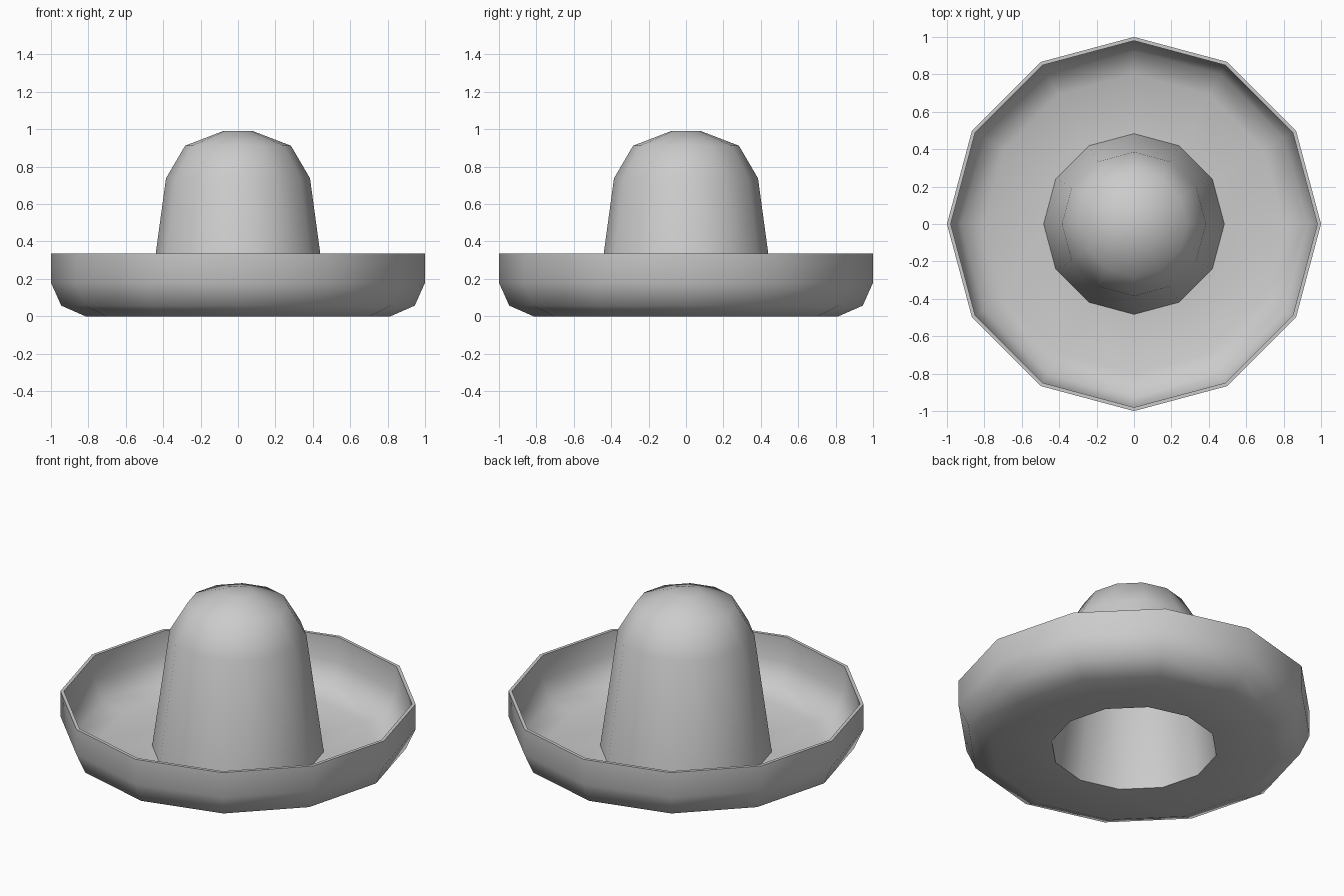
import bpy, bmesh, math

if "Cube" in bpy.data.objects:
    bpy.data.objects.remove(bpy.data.objects["Cube"])

SIDES = 12

# Hat cross-section (radius, height): crown outside, brim top, rim, underside, crown inside
profile = [
    (0, 0.99), (0.08, 0.99), (0.283, 0.912), (0.385, 0.738), (0.483, 0.02),
    (0.80, 0.02), (0.925, 0.07), (0.98, 0.185), (0.98, 0.335),
    (1.0, 0.335), (1.0, 0.18), (0.945, 0.057), (0.815, 0),
    (0.468, 0), (0.368, 0.735), (0.272, 0.898), (0.076, 0.972), (0, 0.972),
]


def lathe(name, points, sides):
    """Revolve a profile around z into a closed low-poly shell."""
    bm = bmesh.new()
    verts = [bm.verts.new((r, 0, z)) for r, z in points]
    edges = [bm.edges.new(pair) for pair in zip(verts, verts[1:])]
    bmesh.ops.spin(bm, geom=verts + edges, cent=(0, 0, 0), axis=(0, 0, 1),
                   angle=2 * math.pi, steps=sides, use_merge=False)
    bmesh.ops.remove_doubles(bm, verts=bm.verts[:], dist=0.0005)
    bmesh.ops.recalc_face_normals(bm, faces=bm.faces[:])
    mesh = bpy.data.meshes.new(name)
    bm.to_mesh(mesh)
    bm.free()
    obj = bpy.data.objects.new(name, mesh)
    bpy.context.collection.objects.link(obj)
    return obj


# Wide-brimmed hat with upturned rim and hollow crown
hat = lathe("hat_crown_and_brim", profile, SIDES)
bpy.ops.object.select_all(action='DESELECT')
hat.select_set(True)
bpy.context.view_layer.objects.active = hat
bpy.ops.object.shade_smooth_by_angle(angle=math.radians(60))
